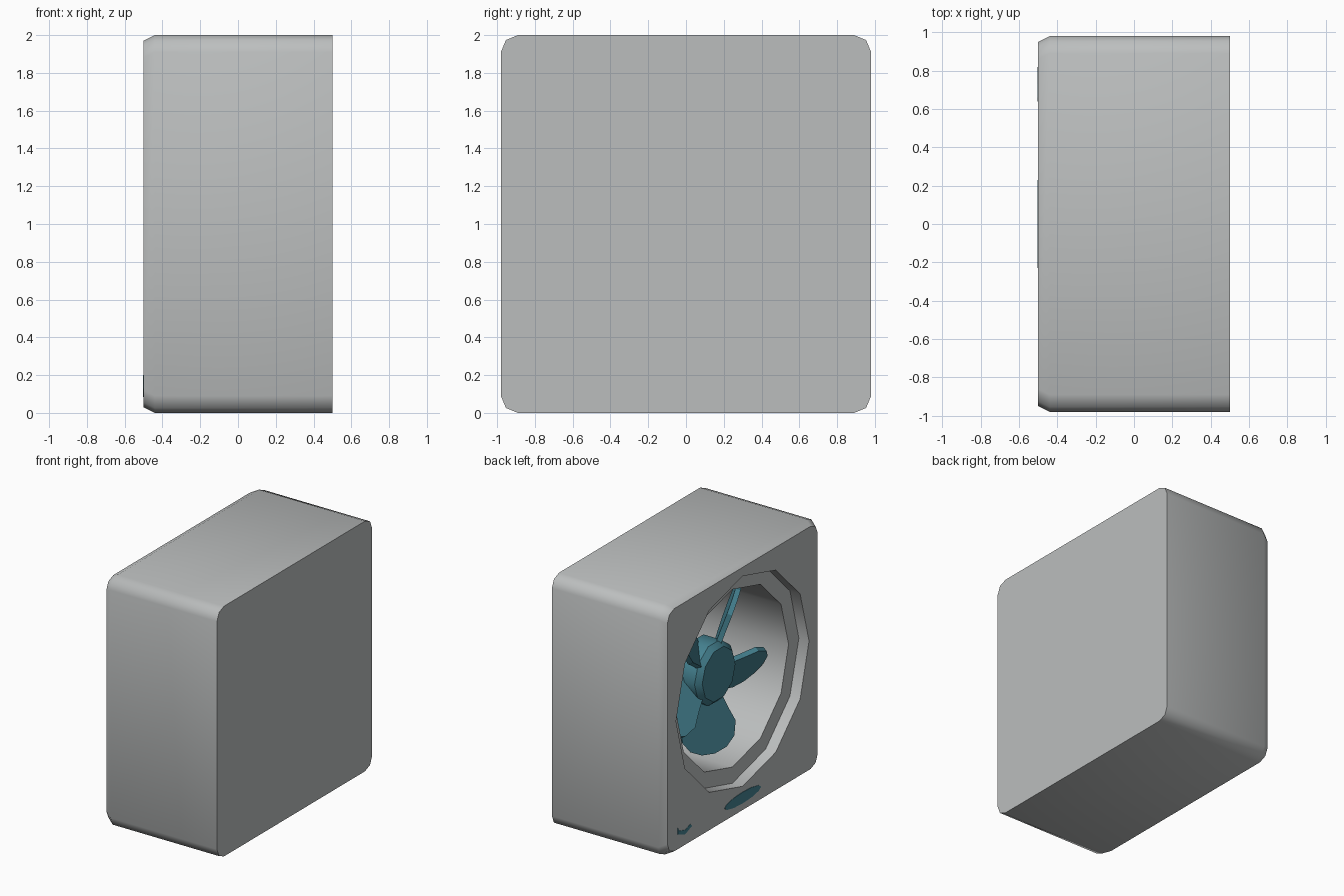
import bpy, bmesh, math
from mathutils import Vector

if "Cube" in bpy.data.objects:
    bpy.data.objects.remove(bpy.data.objects["Cube"])

CZ = 1.06  # height of the fan axis


def material(name, rgb):
    m = bpy.data.materials.new(name)
    m.diffuse_color = (*rgb, 1)
    m.use_nodes = True
    m.node_tree.nodes["Principled BSDF"].inputs["Base Color"].default_value = m.diffuse_color
    return m


GREY = material("case grey", (0.50, 0.515, 0.515))
TEAL = material("dark teal", (0.06, 0.225, 0.285))


def finish(bm, name, mat, smooth=None):
    bmesh.ops.recalc_face_normals(bm, faces=bm.faces[:])
    me = bpy.data.meshes.new(name)
    bm.to_mesh(me)
    bm.free()
    me.materials.append(mat)
    ob = bpy.data.objects.new(name, me)
    bpy.context.collection.objects.link(ob)
    if smooth:
        bpy.ops.object.select_all(action='DESELECT')
        ob.select_set(True)
        bpy.context.view_layer.objects.active = ob
        bpy.ops.object.shade_smooth_by_angle(angle=math.radians(smooth))
    return ob


def loft(name, rings, mat, smooth=None):
    """Skin a list of equal-length point rings and cap both ends."""
    bm = bmesh.new()
    vs = [[bm.verts.new(p) for p in ring] for ring in rings]
    n = len(rings[0])
    for a, b in zip(vs, vs[1:]):
        for i in range(n):
            j = (i + 1) % n
            bm.faces.new((a[i], a[j], b[j], b[i]))
    bm.faces.new(vs[0])
    bm.faces.new(vs[-1])
    return finish(bm, name, mat, smooth)


def circle(x, r, n=12):
    return [(x, r * math.cos(math.tau * i / n), CZ + r * math.sin(math.tau * i / n))
            for i in range(n)]


def rounded_square(x, inset=0.0, r=0.09):
    hy, hz = 0.98 - inset, 1.0 - inset
    pts = []
    for k, (sy, sz) in enumerate(((1, 1), (-1, 1), (-1, -1), (1, -1))):
        for j in range(3):
            a = math.radians(90 * k + 45 * j)
            pts.append((x, sy * (hy - r) + r * math.cos(a),
                        1 + sz * (hz - r) + r * math.sin(a)))
    return pts


# Housing: chamfered box, stepped front ring and deep round cavity
loft("housing", [rounded_square(0.5), rounded_square(-0.44), rounded_square(-0.5, 0.03),
                 circle(-0.5, 0.84), circle(-0.41, 0.84), circle(-0.41, 0.71),
                 circle(0.49, 0.71)], GREY, 50)

# Hub and the shaft behind it
loft("fan_hub", [circle(-0.29, 0.21, 10), circle(-0.25, 0.25, 10), circle(-0.10, 0.25, 10)],
     TEAL, 40)
loft("motor_shaft", [circle(-0.10, 0.09), circle(0.49, 0.09)], GREY, 40)

# Five pitched paddle blades, one pointing straight down
OUTLINE = [(0.16, 0.09), (0.30, 0.15), (0.42, 0.21), (0.54, 0.20), (0.62, 0.14), (0.66, 0.05)]
OUTLINE += [(r, -w) for r, w in reversed(OUTLINE)]
PITCH, THICK = math.radians(35), 0.02
for k in range(5):
    a = math.radians(-90 + 72 * k)
    radial = Vector((0, math.cos(a), math.sin(a)))
    tangent = Vector((0, -math.sin(a), math.cos(a)))
    axis = Vector((1, 0, 0))
    chord = axis * math.sin(PITCH) + tangent * math.cos(PITCH)
    normal = tangent * math.sin(PITCH) - axis * math.cos(PITCH)
    root = Vector((-0.19, 0, CZ))
    loft(f"fan_blade_{k + 1}",
         [[root + radial * r + chord * w + normal * s for r, w in OUTLINE]
          for s in (-THICK, THICK)], TEAL)


def plate(name, pts):
    """Thin marking plate on the front face."""
    loft(name, [[(x, y, z) for y, z in pts] for x in (-0.495, -0.503)], TEAL)


# Oval slot plate under the opening
plate("control_bar", [(0.23 * math.cos(math.tau * i / 12), 0.13 + 0.045 * math.sin(math.tau * i / 12))
                      for i in range(12)])
# Visible sliver of the small corner knob
plate("corner_knob", [(0.82, 0.20), (0.80, 0.17), (0.73, 0.15), (0.66, 0.17),
                      (0.64, 0.15), (0.73, 0.115), (0.82, 0.15)])
